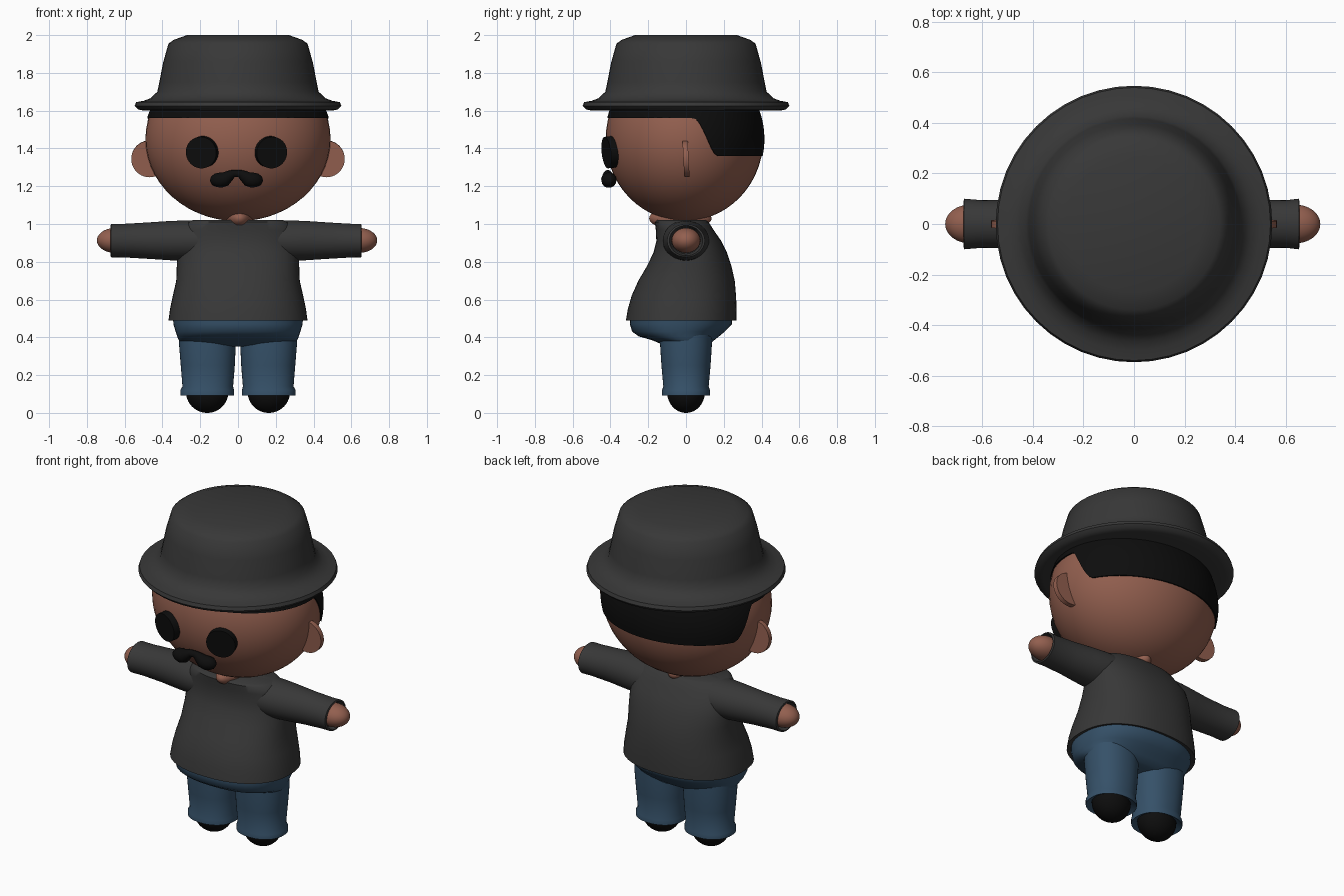
import bpy, bmesh, math
from math import sin, cos, pi
from mathutils import Matrix

cube = bpy.data.objects.get("Cube")
if cube:
    bpy.data.objects.remove(cube, do_unlink=True)


def material(name, *rgb):
    m = bpy.data.materials.new(name)
    m.use_nodes = True
    m.diffuse_color = (*rgb, 1)
    bsdf = m.node_tree.nodes["Principled BSDF"]
    bsdf.inputs["Base Color"].default_value = (*rgb, 1)
    bsdf.inputs["Roughness"].default_value = 0.9
    return m


SKIN = material("brown skin", 0.29, 0.115, 0.078)
CLOTH = material("charcoal cloth", 0.039, 0.039, 0.039)
DENIM = material("blue denim", 0.036, 0.082, 0.14)
BLACK = material("black", 0.004, 0.004, 0.004)


def finish(name, bm, mat, angle=50):
    bmesh.ops.recalc_face_normals(bm, faces=bm.faces)
    me = bpy.data.meshes.new(name)
    bm.to_mesh(me)
    bm.free()
    me.materials.append(mat)
    ob = bpy.data.objects.new(name, me)
    bpy.context.collection.objects.link(ob)
    bpy.ops.object.select_all(action='DESELECT')
    ob.select_set(True)
    bpy.context.view_layer.objects.active = ob
    bpy.ops.object.shade_smooth_by_angle(angle=math.radians(angle))
    return ob


def loft(name, rings, mat, p=2, n=48, matrix=None, angle=50):
    """Rings are (z, centre x, half width, y front, y back)."""
    bm = bmesh.new()
    loops = []
    for z, cx, rx, y0, y1 in rings:
        loop = []
        for i in range(n):
            c, s = cos(2 * pi * i / n), sin(2 * pi * i / n)
            ux = math.copysign(abs(c) ** (2 / p), c)
            uy = math.copysign(abs(s) ** (2 / p), s)
            loop.append(bm.verts.new((cx + rx * ux, (y0 + y1) / 2 + (y1 - y0) / 2 * uy, z)))
        loops.append(loop)
    for a, b in zip(loops, loops[1:]):
        for i in range(n):
            j = (i + 1) % n
            bm.faces.new((a[i], a[j], b[j], b[i]))
    bm.faces.new(loops[0])
    bm.faces.new(loops[-1])
    if matrix:
        bm.transform(matrix)
    return finish(name, bm, mat, angle)


def ball(name, centre, radii, mat):
    bm = bmesh.new()
    bmesh.ops.create_uvsphere(bm, u_segments=48, v_segments=28, radius=1,
                              matrix=Matrix.Translation(centre) @ Matrix.Diagonal((*radii, 1)))
    return finish(name, bm, mat)


def disc(name, centre, rotation, radius, depth, mat):
    bm = bmesh.new()
    bmesh.ops.create_cone(bm, cap_ends=True, segments=40, radius1=radius, radius2=radius,
                          depth=depth, matrix=Matrix.Translation(centre) @ rotation)
    return finish(name, bm, mat, 35)


def rot(degrees, axis):
    return Matrix.Rotation(math.radians(degrees), 4, axis)


# Hat
hat = [(1.605, .40), (1.6, .50), (1.607, .53), (1.625, .547), (1.645, .54), (1.652, .50),
       (1.665, .465), (1.70, .427), (1.75, .417), (1.86, .395), (1.955, .368), (1.975, .34), (2.0, .27)]
loft("hat", [(z, 0, r, -r, r) for z, r in hat], CLOTH, angle=60)

# Head
HEAD_Z, HX, HY, HZ = 1.45, .49, .417, .435
ball("head", (0, -.008, HEAD_Z), (HX, HY, HZ), SKIN)


# Hair: a shell round the head, deep at the back and thin at the front
def hairline(y):
    t = min(max((y - .05) / .13, 0), 1)
    return 1.56 - .2 * t * t * (3 - 2 * t)


bm = bmesh.new()
columns, steps = 128, 8
grid = []
for i in range(columns):
    a = 2 * pi * i / columns
    low = hairline(HY * sin(a))
    column = []
    for k in range(steps + 1):
        z = low + (1.63 - low) * k / steps
        r = math.sqrt(1 - ((z - HEAD_Z) / HZ) ** 2) * 1.015
        column.append(bm.verts.new((HX * r * cos(a), HY * r * sin(a) - .008, z)))
    # Underside lip closes the gap to the head
    inner = bm.verts.new((HX * .95 * cos(a), HY * .95 * sin(a) - .008, low))
    grid.append([inner] + column)
for i in range(columns):
    a, b = grid[i], grid[(i + 1) % columns]
    for k in range(steps + 1):
        bm.faces.new((a[k], b[k], b[k + 1], a[k + 1]))
finish("hair", bm, BLACK)

# Ears and eyes
for side, label in ((-1, "right"), (1, "left")):
    disc(label + "_ear", (side * .468, 0, 1.345), rot(93, 'X'), .097, .028, SKIN)
    turn = rot(side * 17, 'Z') @ rot(96, 'X')
    disc(label + "_eye", (side * .182 - .008, -.403, 1.38), turn, .084, .04, BLACK)

# Moustache: tapered curve with drooping lobes
curve = bpy.data.curves.new("moustache", 'CURVE')
curve.dimensions = '3D'
curve.bevel_depth = 1
curve.bevel_resolution = 5
curve.use_fill_caps = True
spline = curve.splines.new('POLY')
half = [(.138, 1.228, .006), (.13, 1.229, .024), (.11, 1.232, .036), (.085, 1.232, .041),
        (.06, 1.238, .038), (.035, 1.257, .028), (.015, 1.267, .02)]
path = [(-x, z, r) for x, z, r in half] + [(x, z, r) for x, z, r in reversed(half)]
spline.points.add(len(path) - 1)
for pt, (x, z, r) in zip(spline.points, path):
    pt.co = (x - .008, -.415 + x * x, z, 1)
    pt.radius = r
    spline.use_smooth = True
curve.materials.append(BLACK)
bpy.context.collection.objects.link(bpy.data.objects.new("moustache", curve))

# Neck, showing at the collar
ball("neck", (.008, -.03, 1.03), (.07, .165, .062), SKIN)

# Shirt body
loft("shirt", [(.50, 0, .33, -.28, .23), (.488, 0, .368, -.318, .267), (.55, 0, .36, -.308, .268),
               (.62, 0, .345, -.288, .265), (.70, 0, .327, -.252, .258), (.78, 0, .324, -.205, .24),
               (.85, 0, .322, -.172, .216), (.91, 0, .318, -.157, .187), (.97, 0, .30, -.16, .145),
               (1.01, 0, .265, -.165, .12), (1.02, 0, .24, -.155, .105)], CLOTH, p=2.3)

# Sleeves and hands, lofted upright then laid out along x
for side, shift, label in ((-1, .02, "right"), (1, 0, "left")):
    lay = Matrix.Diagonal((side, 1, 1, 1)) @ rot(90, 'Y')
    sleeve = [(.15, .11, .125), (.27, .107, .122), (.36, .104, .11), (.48, .096, .095), (.60, .089, .094),
              (.652 + shift, .088, .1), (.655 + shift, .08, .088), (.62, .07, .075)]
    loft(label + "_sleeve", [(x, -.912, rz, -ry, ry) for x, rz, ry in sleeve], CLOTH, matrix=lay)
    ball(label + "_hand", (side * (.64 + shift / 2), 0, .913), (.097, .076, .066), SKIN)

# Jeans: hips and two legs, with shoes below
loft("jeans_hips", [(.352, 0, .24, -.07, .08), (.36, 0, .295, -.12, .12), (.385, 0, .314, -.18, .15),
                    (.405, 0, .322, -.25, .175), (.43, 0, .33, -.285, .205),
                    (.47, 0, .342, -.297, .243), (.52, 0, .345, -.295, .245)], DENIM, p=2.3)
for side, label in ((-1, "right"), (1, "left")):
    leg = [(.11, .163, .11, .10), (.092, .163, .142, .127), (.12, .163, .142, .127), (.14, .16, .134, .12),
           (.25, .16, .143, .13), (.36, .162, .15, .137), (.44, .162, .15, .137)]
    loft(label + "_jeans_leg", [(z, side * x, rx, -ry, ry) for z, x, rx, ry in leg], DENIM, p=2.2)
    ball(label + "_shoe", (side * .163, 0, .11), (.112, .1, .11), BLACK)
